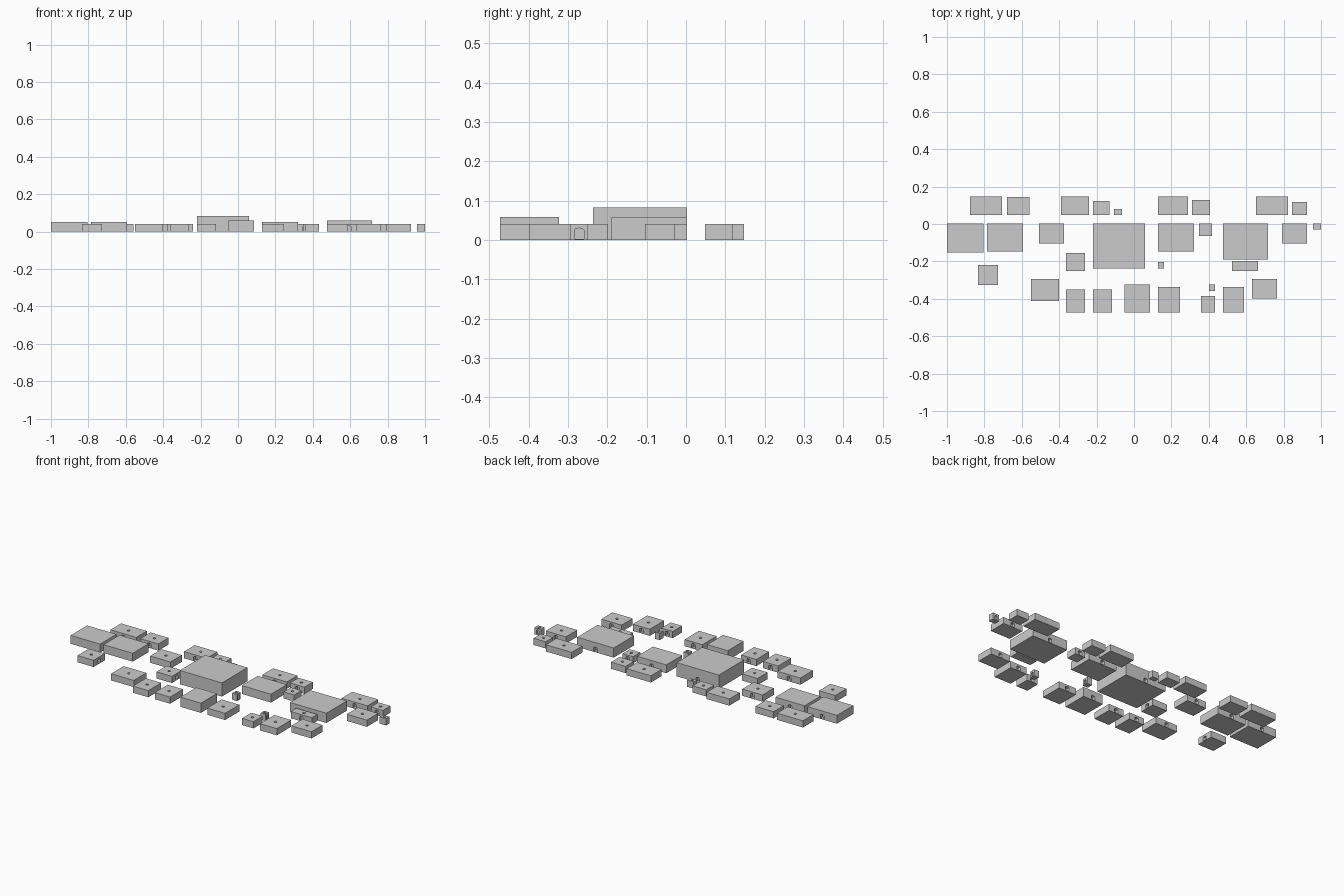
import bpy, bmesh, math
from mathutils import Matrix, Vector

if "Cube" in bpy.data.objects:
    bpy.data.objects.remove(bpy.data.objects["Cube"])

clay = bpy.data.materials.new("clay_grey")
clay.diffuse_color = (0.6, 0.6, 0.6, 1)
clay.use_nodes = True
clay.node_tree.nodes["Principled BSDF"].inputs["Base Color"].default_value = clay.diffuse_color


def box(bm, x0, x1, y0, y1, z0, z1):
    m = Matrix.Translation(((x0 + x1) / 2, (y0 + y1) / 2, (z0 + z1) / 2))
    bmesh.ops.create_cube(bm, size=1, matrix=m @ Matrix.Diagonal((x1 - x0, y1 - y0, z1 - z0, 1)))


def to_object(bm, name):
    mesh = bpy.data.meshes.new(name)
    bmesh.ops.recalc_face_normals(bm, faces=bm.faces)
    bm.to_mesh(mesh)
    bm.free()
    obj = bpy.data.objects.new(name, mesh)
    bpy.context.collection.objects.link(obj)
    return obj


def arch_cutter(bm, spot, angle, w, h, depth):
    """Round-topped doorway prism pushed into a wall that faces the angle."""
    r = w / 2
    pts = [(-r, 0.003), (r, 0.003)]
    pts += [(r * math.cos(a * math.pi / 6), h - r * .5 + r * .5 * math.sin(a * math.pi / 6)) for a in range(7)]
    turn = Matrix.Translation(spot) @ Matrix.Rotation(angle, 4, 'Z')
    face = bm.faces.new([bm.verts.new(turn @ Vector((-depth, y, z))) for y, z in pts])
    ext = bmesh.ops.extrude_face_region(bm, geom=[face])["geom"]
    push = turn.to_3x3() @ Vector((depth + 0.01, 0, 0))
    bmesh.ops.translate(bm, vec=push, verts=[g for g in ext if isinstance(g, bmesh.types.BMVert)])


def house(name, x0, x1, y0, y1, h=0.04, side='back', vent=True):
    bm = bmesh.new()
    box(bm, x0, x1, y0, y1, 0, h)
    obj = to_object(bm, name)
    obj.data.materials.append(clay)
    cx, cy = (x0 + x1) / 2, (y0 + y1) / 2
    small = min(x1 - x0, y1 - y0)
    cut = bmesh.new()
    # doorway
    spot, angle = {'back': ((cx, y1, 0), math.pi / 2), 'front': ((cx, y0, 0), -math.pi / 2),
                   'right': ((x1, cy, 0), 0)}[side]
    arch_cutter(cut, spot, angle, min(0.024, small * 0.5), 0.03, min(0.02, small * 0.3))
    # round smoke hole in the roof
    if vent:
        bmesh.ops.create_cone(cut, cap_ends=True, segments=12, radius1=0.008, radius2=0.008, depth=0.02,
                              matrix=Matrix.Translation((cx, cy, h + 0.003)))
    cutter = to_object(cut, name + "_cutter")
    cutter.hide_render = True
    mod = obj.modifiers.new("openings", 'BOOLEAN')
    mod.operation, mod.object, mod.solver = 'DIFFERENCE', cutter, 'EXACT'
    bpy.context.view_layer.objects.active = obj
    bpy.ops.object.modifier_apply(modifier=mod.name)
    bpy.data.objects.remove(cutter)


# back row: left, right, depth; doors open onto the lane in front
back_row = [(-.877, -.706, .1), (-.68, -.56, .096), (-.39, -.24, .1), (-.22, -.13, .075), (-.107, -.064, .032),
            (.128, .289, .1), (.31, .406, .08), (.652, .823, .1), (.845, .925, .07)]
for i, (a, b, d) in enumerate(back_row):
    house(f"back_house_{i}", a, b, .048, .048 + d, side='front')

# middle row: left, right, depth, height; doors open onto the lane behind, halls have plain roofs
middle_row = [(-1, -.805, .155, .05), (-.786, -.593, .15, .05), (-.508, -.374, .107, .04), (-.219, .06, .24, .082),
              (.128, .321, .15, .05), (.348, .417, .068, .04), (.476, .717, .192, .058), (.792, .925, .107, .04),
              (.957, 1, .033, .04)]
for i, (a, b, d, h) in enumerate(middle_row):
    house(f"middle_house_{i}", a, b, .003 - d, .003, h, vent=h < .045)

# front row: left, right, depth, height
front_row = [(-.364, -.262, .122, .04), (-.219, -.118, .122, .04), (-.05, .086, .15, .058), (.128, .246, .135, .04),
             (.358, .433, .088, .04), (.476, .588, .135, .04)]
for i, (a, b, d, h) in enumerate(front_row):
    house(f"front_house_{i}", a, b, -.473, -.473 + d, h, vent=h < .045)

# scattered houses and sheds
loose = [(-.834, -.727, -.325, -.218, 'right'), (-.364, -.262, -.25, -.155, 'right'),
         (.128, .16, -.238, -.203, 'right'), (.524, .663, -.25, -.198, 'front'),
         (-.551, -.401, -.411, -.293, 'back'), (.401, .433, -.358, -.324, 'right'),
         (.631, .765, -.398, -.293, 'back')]
for i, (a, b, c, d, side) in enumerate(loose):
    house(f"scattered_house_{i}", a, b, c, d, side=side)
